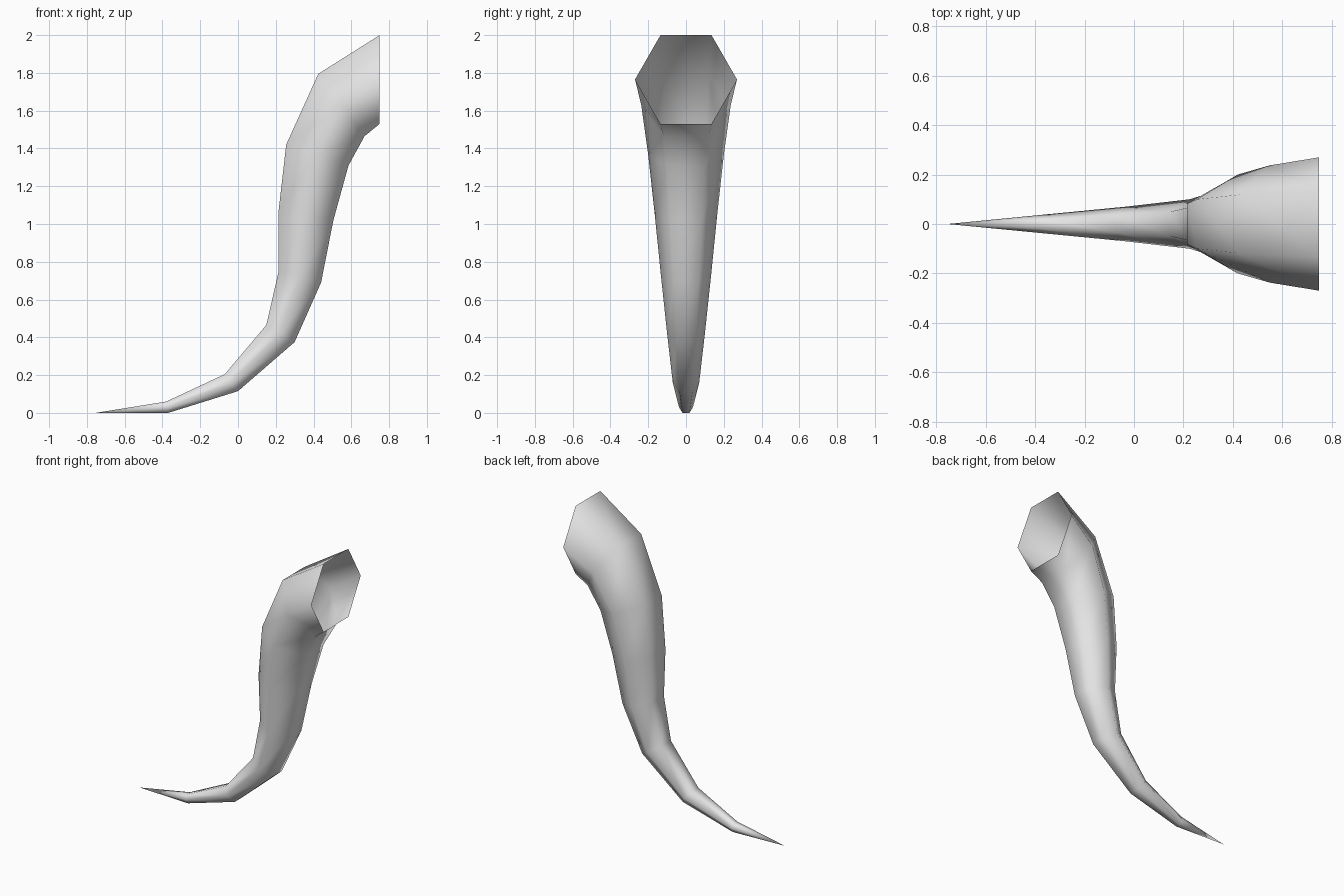
import bpy
import bmesh
from math import cos, sin, pi
from mathutils import Vector

cube = bpy.data.objects.get("Cube")
if cube:
    bpy.data.objects.remove(cube, do_unlink=True)

SIDES = 6

# Cross-sections from tip to mouth: upper edge (x, z), lower edge (x, z), half width
SECTIONS = [
    ((-0.38, 0.06), (-0.37, 0.0), 0.037),
    ((-0.07, 0.205), (0.0, 0.115), 0.07),
    ((0.15, 0.465), (0.30, 0.375), 0.10),
    ((0.215, 0.75), (0.44, 0.69), 0.132),
    ((0.215, 1.07), (0.505, 1.02), 0.165),
    ((0.255, 1.42), (0.585, 1.31), 0.20),
    ((0.425, 1.795), (0.67, 1.465), 0.237),
    ((0.75, 2.0), (0.75, 1.53), 0.27),
]


def add_ring(bm, upper, lower, half_width):
    """Hexagon with flat top and bottom edges, tilted to follow the bend."""
    top = Vector((upper[0], 0, upper[1]))
    bottom = Vector((lower[0], 0, lower[1]))
    centre = (top + bottom) / 2
    rise = (top - bottom) / 2 / sin(pi / 3)
    side = Vector((0, half_width, 0))
    angles = [2 * pi * i / SIDES for i in range(SIDES)]
    return [bm.verts.new(centre + side * cos(a) + rise * sin(a)) for a in angles]


# Bone grey surface
grey = bpy.data.materials.new("light_grey")
grey.use_nodes = True
colour = (0.8, 0.8, 0.8, 1)
grey.diffuse_color = colour
grey.node_tree.nodes["Principled BSDF"].inputs["Base Color"].default_value = colour

# Curved horn, pointed at the tip and open at the mouth
bm = bmesh.new()
tip = bm.verts.new((-0.755, 0, 0))
rings = [add_ring(bm, *section) for section in SECTIONS]
for i in range(SIDES):
    j = (i + 1) % SIDES
    bm.faces.new((tip, rings[0][j], rings[0][i]))
    for near, far in zip(rings, rings[1:]):
        bm.faces.new((near[i], near[j], far[j], far[i]))
for face in bm.faces:
    face.smooth = True

mesh = bpy.data.meshes.new("curved_horn")
bm.to_mesh(mesh)
bm.free()
mesh.materials.append(grey)
horn = bpy.data.objects.new("curved_horn", mesh)
bpy.context.collection.objects.link(horn)
